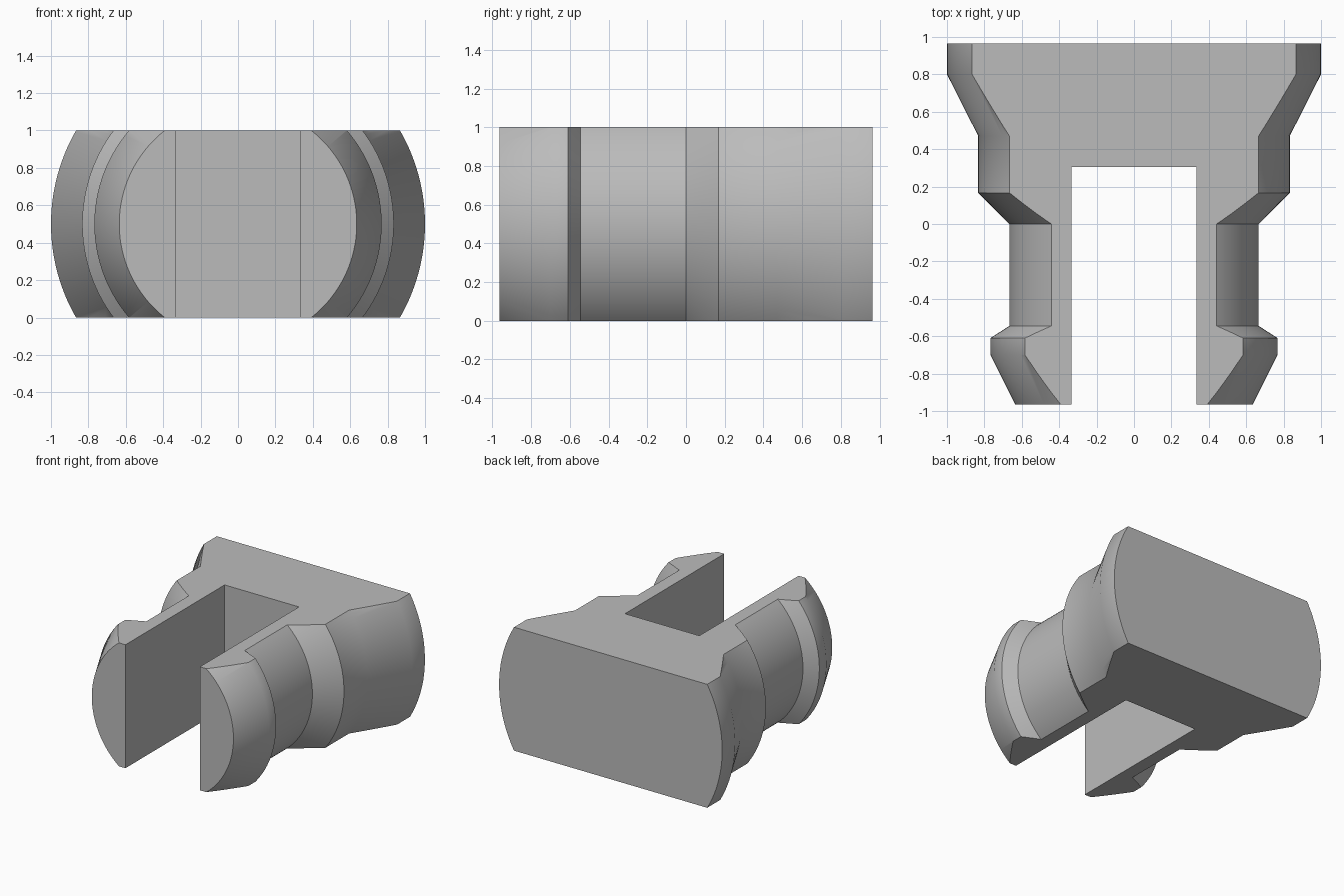
import bpy
import bmesh
import math
from mathutils import Matrix, Vector

cube = bpy.data.objects.get("Cube")
if cube:
    bpy.data.objects.remove(cube, do_unlink=True)

# Single grey material
grey = bpy.data.materials.new("plain grey")
grey.use_nodes = True
colour = (0.5, 0.5, 0.5, 1)
grey.diffuse_color = colour
grey.node_tree.nodes["Principled BSDF"].inputs["Base Color"].default_value = colour


def add_object(name, bm):
    mesh = bpy.data.meshes.new(name)
    bmesh.ops.recalc_face_normals(bm, faces=bm.faces)
    bm.to_mesh(mesh)
    bm.free()
    mesh.materials.append(grey)
    obj = bpy.data.objects.new(name, mesh)
    bpy.context.collection.objects.link(obj)
    return obj


def add_box(name, centre, size):
    bm = bmesh.new()
    bmesh.ops.create_cube(bm, size=1, matrix=Matrix.LocRotScale(Vector(centre), None, Vector(size)))
    return add_object(name, bm)


def turn(name, profile, height, steps):
    """Revolve (radius, y) points about a line along y at the given height."""
    bm = bmesh.new()
    rings = []
    for radius, y in profile:
        rings.append([bm.verts.new((radius * math.cos(a), y, height + radius * math.sin(a)))
                      for a in (math.tau * (i + 0.5) / steps for i in range(steps))])
    for near, far in zip(rings, rings[1:]):
        for i in range(steps):
            j = (i + 1) % steps
            bm.faces.new((near[i], near[j], far[j], far[i]))
    bm.faces.new(rings[0])
    bm.faces.new(rings[-1])
    return add_object(name, bm)


# Turned body: front lip, neck, collar and flared rear
clip = turn("slotted_clip", [
    (0.635, -0.965), (0.768, -0.70), (0.768, -0.61), (0.667, -0.545),
    (0.667, 0), (0.833, 0.167), (0.833, 0.47), (1, 0.80), (1, 0.965),
], 0.5, 128)

# Trim to a flat slab, then cut the open front slot
cutters = [
    (add_box("slab_cutter", (0, 0, 0.5), (3, 3, 1)), "INTERSECT"),
    (add_box("slot_cutter", (0, -0.845, 0.5), (0.667, 2.3, 2)), "DIFFERENCE"),
]
bpy.ops.object.select_all(action="DESELECT")
bpy.context.view_layer.objects.active = clip
clip.select_set(True)
for cutter, operation in cutters:
    cutter.hide_render = True
    cut = clip.modifiers.new(cutter.name, "BOOLEAN")
    cut.operation = operation
    cut.solver = "EXACT"
    cut.object = cutter
    bpy.ops.object.modifier_apply(modifier=cut.name)
    bpy.data.objects.remove(cutter, do_unlink=True)

bpy.ops.object.shade_smooth_by_angle(angle=math.radians(30))
